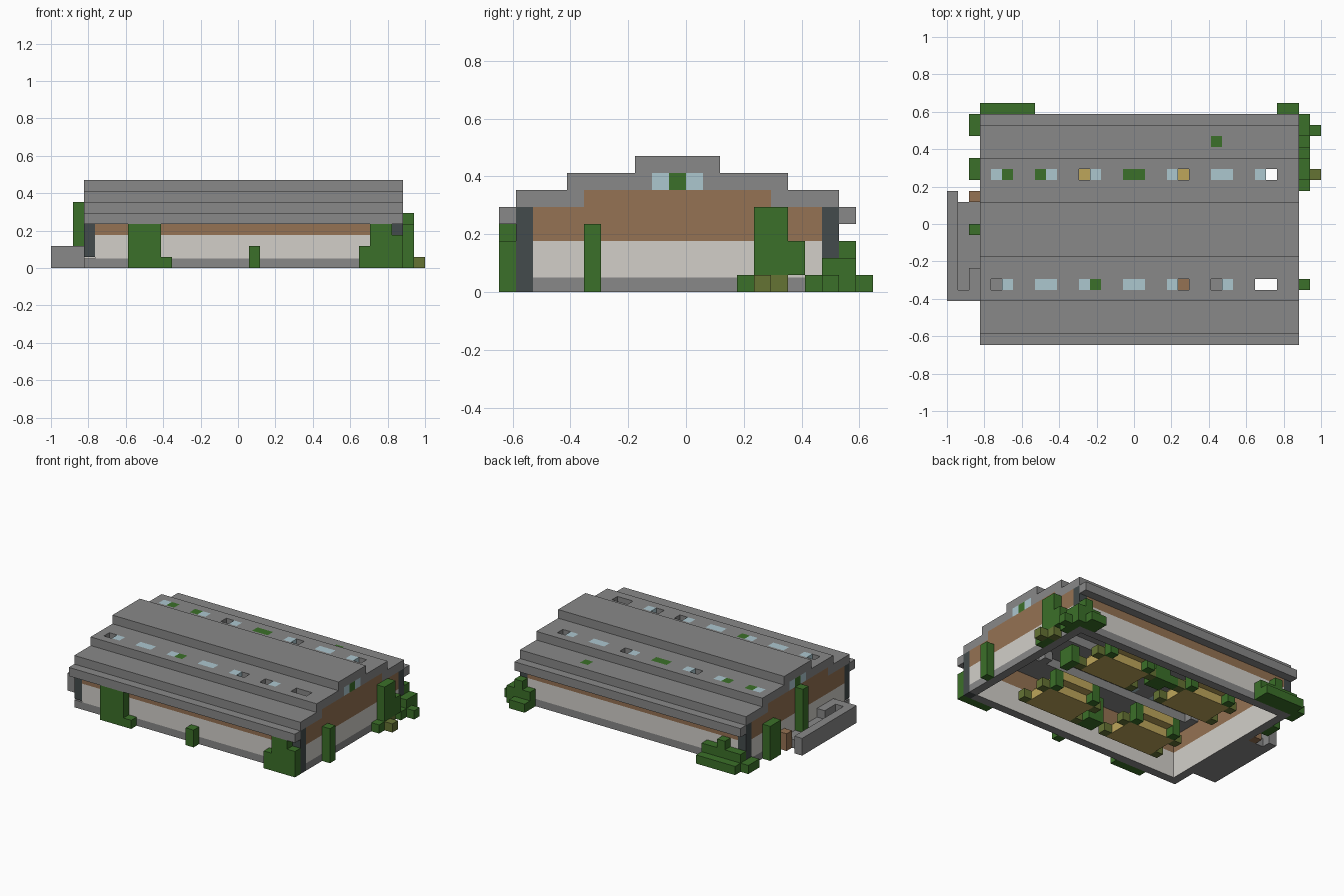
import bpy
import bmesh
from itertools import product
from mathutils import Vector

cube = bpy.data.objects.get("Cube")
if cube:
    bpy.data.objects.remove(cube, do_unlink=True)

UNIT = 2 / 34                              # edge of one building block
ORIGIN = Vector((-17, -11, 0))             # grid corner, in blocks


def material(name, hex_code):
    """Flat material from a display colour."""
    def linear(text):
        c = int(text, 16) / 255
        return c / 12.92 if c < 0.04 else ((c + 0.055) / 1.055) ** 2.4
    colour = [linear(hex_code[n:n + 2]) for n in (0, 2, 4)] + [1]
    mat = bpy.data.materials.new(name)
    mat.use_nodes = True
    mat.diffuse_color = colour
    shader = next(n for n in mat.node_tree.nodes if n.type == 'BSDF_PRINCIPLED')
    shader.inputs["Base Color"].default_value = colour
    return mat


GREY = material("stone grey", "888888")
DARK = material("dark slate", "444b4c")
BROWN = material("timber brown", "957253")
PALE = material("pale plaster", "d2cfc9")
GREEN = material("leaf green", "3b7029")
OLIVE = material("olive green", "657334")
GLASS = material("pale blue glass", "acc7cf")
GOLD = material("golden wood", "bea65b")


def cells(*boxes):
    """All grid cells in boxes given as x, y, z ranges (start, stop)."""
    found = set()
    for xs, ys, zs in boxes:
        found.update(product(range(*xs), range(*ys), range(*zs)))
    return found


def blocks(name, mat, filled):
    """One object holding the outer skin of a set of grid cells."""
    bm = bmesh.new()
    corners = {}

    def vert(p):
        key = tuple(p)
        if key not in corners:
            corners[key] = bm.verts.new((Vector(key) + ORIGIN) * UNIT)
        return corners[key]

    for cell in sorted(filled):
        for axis, side in product(range(3), (0, 1)):
            near = list(cell)
            near[axis] += 2 * side - 1
            if tuple(near) in filled:
                continue
            ring = []
            for a, b in ((0, 0), (1, 0), (1, 1), (0, 1)):
                p = list(cell)
                p[axis] += side
                p[(axis + 1) % 3] += a
                p[(axis + 2) % 3] += b
                ring.append(vert(p))
            bm.faces.new(ring if side else ring[::-1])
    mesh = bpy.data.meshes.new(name)
    bm.to_mesh(mesh)
    bm.free()
    mesh.materials.append(mat)
    obj = bpy.data.objects.new(name, mesh)
    bpy.context.collection.objects.link(obj)
    return obj


LENGTH = (3, 32)                           # extent of the building along x
INSIDE = (4, 31)


def ring(low, high):
    """Four walls one block thick, without the corner posts."""
    zs = (low, high)
    return cells((INSIDE, (1, 2), zs), (INSIDE, (19, 20), zs),
                 ((3, 4), (2, 19), zs), ((31, 32), (2, 19), zs))


# Roof skylights: front row and back row, each a string of seven pairs
# b = glass, g = leaves, o = open
glass, leaves, openings = set(), {(24, 18, 5)}, set()
for row, pattern in ((5, "ob bb bg bb bo ob oo"), (15, "bg gb ob gg bo bb bo")):
    for n, pair in enumerate(pattern.split()):
        for step, kind in enumerate(pair):
            group = {"b": glass, "g": leaves, "o": openings}[kind]
            group.add((4 + 4 * n + step, row, 6))

# Stepped roof: each layer is a pair of strips mirrored about the ridge
roof = cells((LENGTH, (8, 13), (7, 8)))
for start, stop, level in ((0, 1, 4), (1, 5, 5), (4, 9, 6)):
    for ys in ((start, stop), (21 - stop, 21 - start)):
        roof |= cells((LENGTH, ys, (level, level + 1)))
roof |= {(4, 5, 5), (24, 5, 5)}            # floors of two blind skylights
blocks("stepped_roof", GREY, roof - glass - leaves - openings)

# Gable windows at both ends
for x in (3, 31):
    glass |= {(x, 9, 6), (x, 11, 6)}
    leaves.add((x, 10, 6))
blocks("window_panes", GLASS, glass)
blocks("window_leaves", GREEN, leaves)

# Walls and corner posts, on a base course slightly lower than a block
base = blocks("base_course", GREY,
              ring(0, 1) | {(3, 1, 0), (3, 19, 0), (31, 19, 0)})
plaster = blocks("plaster_walls", PALE, ring(1, 3))
for wall in (base, plaster):
    for v in wall.data.vertices:
        if abs(v.co.z - UNIT) < 0.001:
            v.co.z = 0.05
# The indoor side of the base course is plastered
base.data.materials.append(PALE)
middle = Vector((0.03, -0.03, 0))
for face in base.data.polygons:
    if abs(face.normal.z) < 0.5 and face.normal.dot(face.center - middle) < 0:
        face.material_index = 1
gables = cells(*[((x, x + 1), (5, 16), (5, 6)) for x in (3, 31)])
blocks("timber_walls", BROWN, ring(3, 5) | gables)
for side, x in (("right", 3), ("left", 31)):
    for end, y in (("front", 1), ("back", 19)):
        foot = 0 if (x, y) == (31, 1) else 1
        blocks(f"{end}_{side}_post", DARK,
               cells(((x, x + 1), (y, y + 1), (foot, 5))))

# Terrace with a raised rim beside the right end
blocks("terrace", GREY, cells(
    ((0, 3), (4, 13), (0, 1)), ((0, 1), (4, 14), (0, 2)),
    ((0, 3), (4, 5), (0, 2)), ((2, 3), (5, 7), (0, 2))))
blocks("terrace_crate", BROWN, cells(((2, 3), (13, 14), (0, 2))))

# Hedges against the front wall
blocks("front_right_hedge", GREEN, cells(
    ((7, 10), (0, 1), (0, 4)), ((10, 11), (0, 1), (0, 1))))
blocks("front_middle_shrub", GREEN, cells(((18, 19), (0, 1), (0, 2))))
blocks("front_left_hedge", GREEN, cells(
    ((28, 29), (0, 1), (0, 2)), ((29, 31), (0, 1), (0, 4)),
    ((31, 32), (0, 1), (0, 3))))

# Shrubs on the right end and its back corner
blocks("terrace_column_shrub", GREEN, cells(((2, 3), (10, 11), (1, 6))))
blocks("right_end_shrub", GREEN, cells(((2, 3), (15, 17), (0, 4))))
blocks("back_right_hedge", GREEN, cells(
    ((2, 3), (19, 21), (0, 1)), ((3, 8), (21, 22), (0, 1)),
    ((3, 8), (20, 21), (0, 2)), ((5, 6), (20, 21), (2, 3))))

# Shrubs on the left end and its back corner
blocks("left_end_column_shrub", GREEN, cells(((32, 33), (5, 6), (0, 4))))
blocks("left_end_hedge", GREEN, cells(
    ((32, 33), (14, 15), (0, 1)), ((32, 33), (15, 16), (0, 5)),
    ((32, 33), (16, 17), (1, 5)), ((32, 33), (17, 18), (1, 3))))
blocks("left_end_sprouts", OLIVE, {(33, 15, 0), (32, 16, 0)})
blocks("back_left_hedge", GREEN, cells(
    ((32, 33), (18, 19), (0, 1)), ((32, 33), (19, 21), (0, 2)),
    ((33, 34), (19, 20), (0, 1)), ((30, 32), (21, 22), (0, 1)),
    ((30, 32), (20, 21), (0, 2)), ((31, 32), (20, 21), (2, 3))))

# Four stepped wooden planting tables indoors, with sprouts at the corners
for side, x in (("right", 9), ("left", 20)):
    for end, y in (("front", 4), ("back", 13)):
        table = cells(((x, x + 6), (y, y + 4), (0, 1)),
                      ((x + 1, x + 5), (y, y + 5), (1, 2)),
                      ((x + 1, x + 4), (y + 1, y + 3), (2, 3)))
        blocks(f"{end}_{side}_table", GOLD, table)
        sprouts = set(product((x - 1, x + 6), (y, y + 3), (0,)))
        blocks(f"{end}_{side}_sprouts", OLIVE, sprouts)
        blocks(f"{end}_{side}_seedlings", GREEN,
               set(product((x, x + 5), (y + 4,), (0, 1))))

# Indoor plants and storage seen through the openings
blocks("indoor_plants", GREEN, cells(
    ((17, 19), (15, 17), (0, 4)), ((17, 19), (4, 6), (0, 3)),
    ((16, 19), (16, 17), (0, 1)), ((27, 28), (12, 14), (0, 2))))
blocks("indoor_crate", BROWN, cells(((21, 22), (5, 6), (3, 4))))
